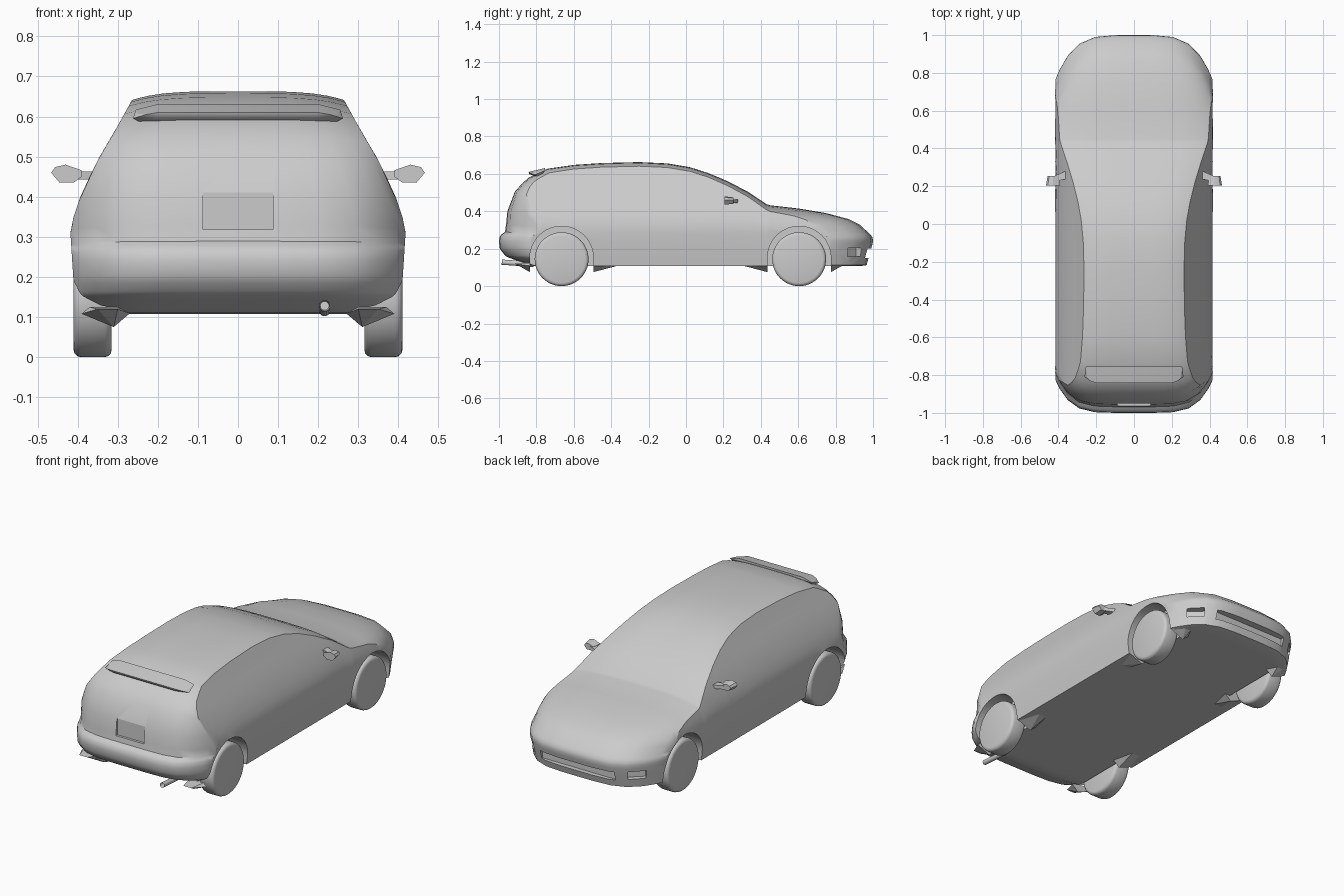
import bpy, bmesh, math
from mathutils import Matrix, Vector

if "Cube" in bpy.data.objects:
    bpy.data.objects.remove(bpy.data.objects["Cube"])

grey = bpy.data.materials.new("plain grey")
grey.use_nodes = True
grey.diffuse_color = (0.6, 0.6, 0.6, 1)
grey.node_tree.nodes["Principled BSDF"].inputs["Base Color"].default_value = (0.6, 0.6, 0.6, 1)


def finish(name, bm, angle=30):
    bm.normal_update()
    bmesh.ops.recalc_face_normals(bm, faces=bm.faces)
    if bm.calc_volume(signed=True) < 0:
        bmesh.ops.reverse_faces(bm, faces=bm.faces)
    mesh = bpy.data.meshes.new(name)
    bm.to_mesh(mesh)
    bm.free()
    mesh.materials.append(grey)
    obj = bpy.data.objects.new(name, mesh)
    bpy.context.collection.objects.link(obj)
    if angle:
        smooth(obj, angle)
    return obj


def smooth(obj, angle):
    bpy.ops.object.select_all(action="DESELECT")
    obj.select_set(True)
    bpy.context.view_layer.objects.active = obj
    bpy.ops.object.shade_smooth_by_angle(angle=math.radians(angle))


def hull(name, points, angle=30):
    bm = bmesh.new()
    for p in points:
        bm.verts.new(p)
    bmesh.ops.convex_hull(bm, input=bm.verts)
    loose = [v for v in bm.verts if not v.link_faces]
    bmesh.ops.delete(bm, geom=loose, context="VERTS")
    return finish(name, bm, angle)


def box(name, centre, size, turn=0):
    bm = bmesh.new()
    m = Matrix.Translation(centre) @ Matrix.Rotation(turn, 4, "Z") @ Matrix.Diagonal((*size, 1))
    bmesh.ops.create_cube(bm, size=1, matrix=m)
    return finish(name, bm, 0)


def carve(obj, cutter):
    # Subtract the cutter, moving to the next solver if one leaves nothing
    for solver in ("EXACT", "MANIFOLD", "FLOAT"):
        mod = obj.modifiers.new("cut", "BOOLEAN")
        mod.operation = "DIFFERENCE"
        mod.solver = solver
        mod.object = cutter
        bpy.context.view_layer.update()
        graph = bpy.context.evaluated_depsgraph_get()
        mesh = bpy.data.meshes.new_from_object(obj.evaluated_get(graph))
        obj.modifiers.clear()
        if len(mesh.polygons) > len(obj.data.polygons) // 2:
            obj.data = mesh
            break
    bpy.data.objects.remove(cutter)


# Body stations from tail to nose: y, top height, bottom height, edge drop of the top
STATIONS = [
    (-1.0, .24, .24, 0), (-.997, .264, .205, .003), (-.985, .278, .185, .005),
    (-.968, .289, .165, .005), (-.962, .33, .16, .01), (-.955, .40, .155, .01),
    (-.915, .505, .14, .015), (-.875, .55, .125, .02), (-.84, .58, .11, .022),
    (-.79, .605, .107, .022), (-.74, .628, .107, .022), (-.6, .648, .107, .022),
    (-.45, .658, .107, .022), (-.25, .663, .107, .022), (-.1, .656, .107, .022),
    (.02, .636, .107, .022), (.12, .604, .107, .022), (.22, .562, .107, .024),
    (.33, .505, .107, .026), (.43, .438, .107, .03), (.45, .432, .107, .033),
    (.6, .415, .107, .04), (.75, .39, .107, .036), (.87, .358, .107, .03),
    (.93, .328, .107, .025), (.965, .295, .112, .02), (.985, .277, .18, .012),
    (.997, .26, .225, .004), (1.0, .243, .243, 0)]
# Half width against height
WIDTHS = [(.07, .39), (.11, .40), (.2, .411), (.31, .418), (.35, .41), (.4, .393),
          (.45, .37), (.5, .345), (.55, .315), (.6, .287), (.64, .265), (.68, .25)]
ACROSS = [0, .25, .5, .7, .85, .95, 1]
ROWS = 12


def half_width(z):
    for (z0, w0), (z1, w1) in zip(WIDTHS, WIDTHS[1:]):
        if z <= z1:
            return w0 + (w1 - w0) * (z - z0) / (z1 - z0)


def bend(x, y):
    # Ends curve back toward the corners in plan
    t = max((abs(y) - .5) / .5, 0)
    weight = t * t * (3 - 2 * t)
    reach, power = (.22, 4.5) if y > 0 else (.16, 5.5)
    return y - math.copysign(reach * weight * (abs(x) / .41) ** power, y)


def section(y, top, bottom, drop):
    edge = top - drop
    half = [(t * half_width(bottom), bottom) for t in ACROSS]
    for i in range(1, ROWS):
        z = bottom + (edge - bottom) * i / ROWS
        half.append((half_width(z), z))
    half += [(t * half_width(edge), top - drop * t ** 4) for t in reversed(ACROSS)]
    ring = half + [(-x, z) for x, z in reversed(half[1:-1])]
    return [Vector((x, bend(x, y), z)) for x, z in ring]


# Loft the body; the first and last stations are flat and weld shut
bm = bmesh.new()
rings = [[bm.verts.new(p) for p in section(*s)] for s in STATIONS]
count = len(rings[0])
for a, b in zip(rings, rings[1:]):
    for i in range(count):
        j = (i + 1) % count
        bm.faces.new((a[i], b[i], b[j], a[j]))
bmesh.ops.remove_doubles(bm, verts=bm.verts, dist=.00005)
body = finish("body", bm, 0)

# Wheel arches, lamp recesses, grille and plate recess
AXLES = {"rear": -.665, "front": .605}
for side in (1, -1):
    for y in AXLES.values():
        arc = [(y + .17 * math.cos(a), .15 + .17 * math.sin(a))
               for a in (math.pi * k / 24 for k in range(25))]
        outline = arc + [(y - .17, -.1), (y + .17, -.1)]
        carve(body, hull("arch_cutter", [(side * x, u, z) for x in (.305, .55)
                                         for u, z in outline], 0))
    carve(body, box("lamp_cutter", (side * .325, .90, .182), (.095, .06, .046),
                    -side * math.radians(42)))
carve(body, box("grille_cutter", (0, .99, .175), (.46, .08, .05)))
carve(body, box("plate_cutter", (0, -.98, .364), (.175, .06, .092)))
smooth(body, 35)

for side, label in ((1, "left"), (-1, "right")):
    for end, y in AXLES.items():
        # Wheel with rounded shoulders
        bm = bmesh.new()
        m = Matrix.Translation((side * .3625, y, .144)) @ Matrix.Rotation(math.pi / 2, 4, "Y")
        bmesh.ops.create_cone(bm, cap_ends=True, segments=48, radius1=.144, radius2=.144,
                              depth=.095, matrix=m)
        rims = [e for e in bm.edges if abs(e.verts[0].co.x - e.verts[1].co.x) < .001]
        bmesh.ops.bevel(bm, geom=rims, offset=.018, segments=3, profile=.5, affect="EDGES")
        finish(f"{end}_{label}_wheel", bm, 40)
        # Pointed skirts under the body before and behind the wheel
        for way, word in ((1, "fore"), (-1, "aft")):
            y0 = y + way * .17
            outer = (end == "rear") == (way < 0)
            y1 = y0 + way * (.08 if outer else .13)
            lift = .12 if outer else .109
            hull(f"{end}_{label}_{word}_skirt",
                 [(side * .39, y0, .108), (side * .31, y0, .075), (side * .27, y0, .109),
                  (side * .37, y0, .125), (side * .3, y0, .125),
                  (side * .35, y1, lift), (side * .3, y1, lift)], 0)
    # Door mirror: faceted head on a swept arm
    shape = [(.466, .46), (.456, .474), (.43, .48), (.39, .466),
             (.39, .45), (.41, .435), (.445, .435)]
    hull(f"{label}_mirror",
         [(side * x, .205, z) for x, z in shape] +
         [(side * (.43 + (x - .43) * .75), .255, .457 + (z - .457) * .75) for x, z in shape])
    hull(f"{label}_mirror_arm",
         [(side * x, y, z) for x, ys in ((.35, (.24, .285)), (.42, (.225, .255)))
          for y in ys for z in (.443, .463)])

# Roof spoiler over the tailgate
hull("spoiler", [(s * x, y, z) for s in (1, -1) for x, y, z in
                 ((.255, -.755, .617), (.2, -.755, .631), (.262, -.81, .595), (.25, -.81, .607),
                  (.2, -.842, .61), (.2, -.838, .598), (.23, -.832, .605), (.23, -.78, .58))])

# Exhaust pipe with an open end
bm = bmesh.new()
tilt = Matrix.Translation((.216, -.90, .122)) @ Matrix.Rotation(math.radians(86), 4, "X")
bmesh.ops.create_cone(bm, cap_ends=True, segments=16, radius1=.014, radius2=.014,
                      depth=.17, matrix=tilt)
tip = min(bm.faces, key=lambda f: f.calc_center_median().y)
bmesh.ops.inset_individual(bm, faces=[tip], thickness=.003)
bmesh.ops.translate(bm, verts=tip.verts, vec=(0, .03, 0))
finish("exhaust_pipe", bm, 40)
